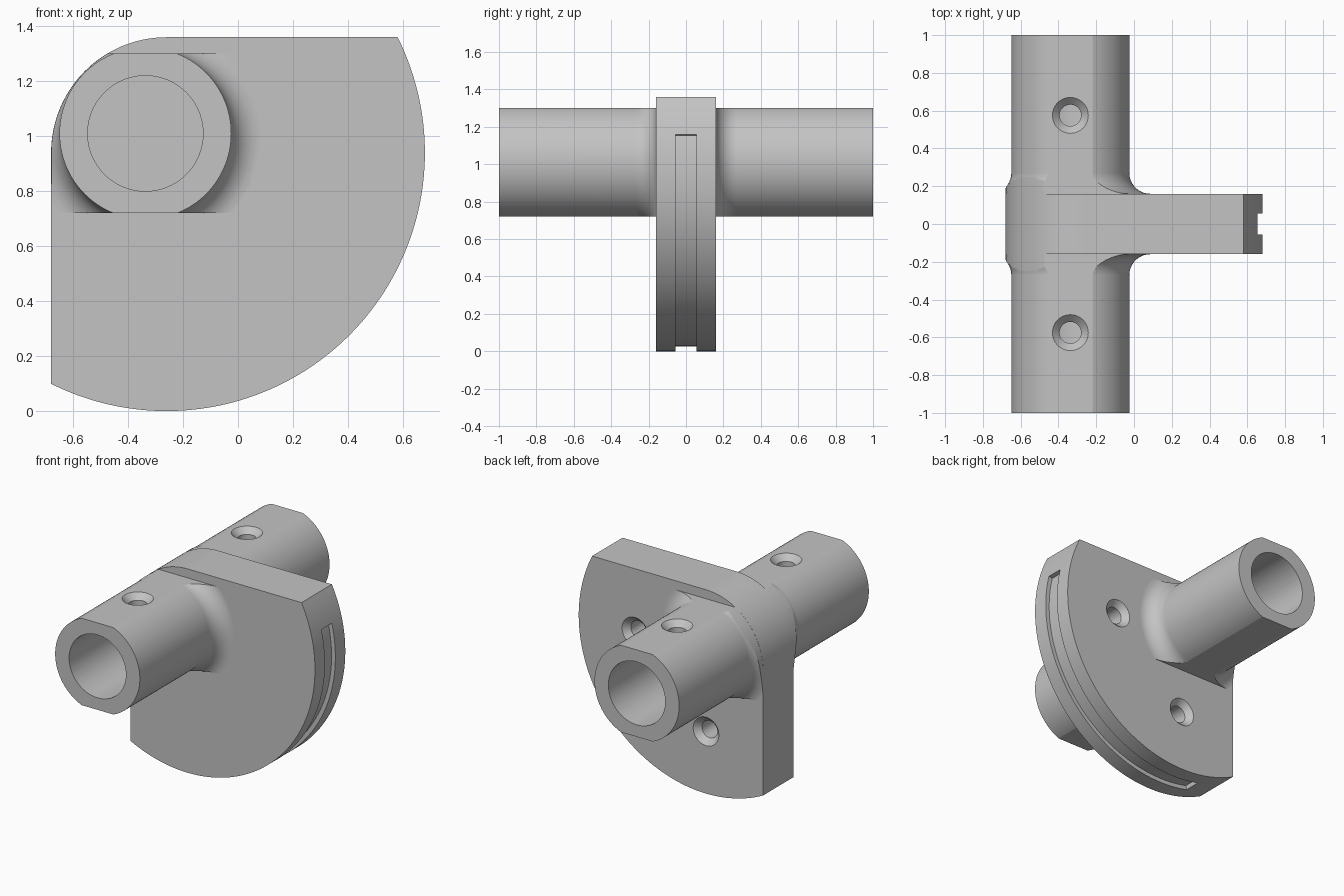
import bpy, bmesh
from math import sin, cos, radians, sqrt, asin, degrees
from mathutils import Matrix, Vector

cube = bpy.data.objects.get("Cube")
if cube:
    bpy.data.objects.remove(cube, do_unlink=True)

CX, CZ = -0.26, 0.94            # centre of the plate arcs
PLATE_R, CORNER_R, PLATE_H = 0.94, 0.42, 0.16
TX, TZ, TUBE_R, FLAT = -0.337, 1.01, 0.3125, 0.29
BORE_R, FILLET = 0.21, 0.11
TO_BACK = Matrix.Rotation(radians(-90), 4, 'X')   # local z becomes +y
TO_FRONT = Matrix.Rotation(radians(90), 4, 'X')

grey = bpy.data.materials.new("light grey")
grey.use_nodes = True
grey.diffuse_color = (0.55, 0.55, 0.55, 1)
grey.node_tree.nodes["Principled BSDF"].inputs["Base Color"].default_value = (0.55, 0.55, 0.55, 1)


def finish(name, bm):
    bmesh.ops.recalc_face_normals(bm, faces=bm.faces)
    mesh = bpy.data.meshes.new(name)
    bm.to_mesh(mesh)
    bm.free()
    mesh.materials.append(grey)
    ob = bpy.data.objects.new(name, mesh)
    bpy.context.collection.objects.link(ob)
    return ob


def arc(r, a0, a1, n, cx=CX, cz=CZ):
    steps = [radians(a0 + (a1 - a0) * i / n) for i in range(n + 1)]
    return [(cx + r * cos(a), cz + r * sin(a)) for a in steps]


def prism(name, outline, half):
    """Outline in x, z pushed through y."""
    bm = bmesh.new()
    face = bm.faces.new([bm.verts.new((x, -half, z)) for x, z in outline])
    out = bmesh.ops.extrude_face_region(bm, geom=[face])
    moved = [v for v in out["geom"] if isinstance(v, bmesh.types.BMVert)]
    bmesh.ops.translate(bm, verts=moved, vec=(0, 2 * half, 0))
    return finish(name, bm)


def lathe(name, profile, place, turn, steps=96):
    """Profile of (radius, height) spun round the local z axis."""
    bm = bmesh.new()
    vs = [bm.verts.new((r, 0, h)) for r, h in profile]
    es = [bm.edges.new(pair) for pair in zip(vs, vs[1:])]
    bmesh.ops.spin(bm, geom=vs + es, cent=(0, 0, 0), axis=(0, 0, 1),
                   angle=radians(360), steps=steps)
    bmesh.ops.remove_doubles(bm, verts=bm.verts, dist=1e-5)
    bmesh.ops.transform(bm, matrix=Matrix.Translation(place) @ turn, verts=bm.verts)
    return finish(name, bm)


def combine(ob, other, op):
    mod = ob.modifiers.new("combine", 'BOOLEAN')
    mod.operation, mod.solver, mod.object = op, 'EXACT', other
    bpy.context.view_layer.objects.active = ob
    bpy.ops.object.modifier_apply(modifier=mod.name)
    bpy.data.objects.remove(other, do_unlink=True)


def plate_outline(inset=0.0):
    """Big sector with straight left and top sides and a rounded corner."""
    side, r = CORNER_R - inset, PLATE_R - inset
    end = degrees(asin(side / r))
    return arc(r, -90 - end, end, 96) + arc(side, 90, 180, 40)


# Plate
bracket = prism("mounting_bracket", plate_outline(), PLATE_H)

# Tube with flared fillets where it meets the plate
flare = [(TUBE_R + FILLET - FILLET * sin(radians(a)), PLATE_H + FILLET - FILLET * cos(radians(a)))
         for a in range(0, 91, 9)]
half = [(TUBE_R + FILLET, PLATE_H - 0.01)] + flare + [(TUBE_R, 1), (0, 1)]
profile = [(r, -h) for r, h in reversed(half)] + half
tube = lathe("tube", profile, (TX, 0, TZ), TO_BACK, 128)
slab = [(-2, TZ - FLAT), (2, TZ - FLAT), (2, TZ + FLAT), (-2, TZ + FLAT)]
combine(tube, prism("flat_cutter", slab, 1.5), 'INTERSECT')
combine(tube, prism("outline_cutter", plate_outline(0.0006), 1.4), 'INTERSECT')
combine(bracket, tube, 'UNION')

# Blind bores from both tube ends
bore = [(0, 0.16), (BORE_R, 0.16), (BORE_R, 1.1), (0, 1.1)]
for turn in (TO_BACK, TO_FRONT):
    combine(bracket, lathe("bore_cutter", bore, (TX, 0, TZ), turn), 'DIFFERENCE')

# Groove along the curved rim
groove = arc(1.0, -103.5, 13.5, 96) + arc(0.912, 13.5, -103.5, 96)
combine(bracket, prism("groove_cutter", groove, 0.055), 'DIFFERENCE')

# Countersunk screw holes: two on top of the tube, two in the back of the plate
screw = [(0, 0.02), (0.115, 0.02), (0.057, -0.038), (0.057, -0.2), (0, -0.2)]
holes = [((TX, s * 0.575, TZ + FLAT), Matrix.Identity(4)) for s in (-1, 1)]
holes += [((CX + dx, PLATE_H, CZ + dz), TO_BACK) for dx, dz in ((0.525, 0), (0, -0.525))]
for place, turn in holes:
    combine(bracket, lathe("screw_cutter", screw, place, turn, 48), 'DIFFERENCE')

# Smooth curved faces, keep crisp edges
bpy.ops.object.select_all(action='DESELECT')
bracket.select_set(True)
bpy.context.view_layer.objects.active = bracket
bpy.ops.object.shade_smooth_by_angle(angle=radians(25))
weighted = bracket.modifiers.new("weighted normals", 'WEIGHTED_NORMAL')
weighted.keep_sharp = True
